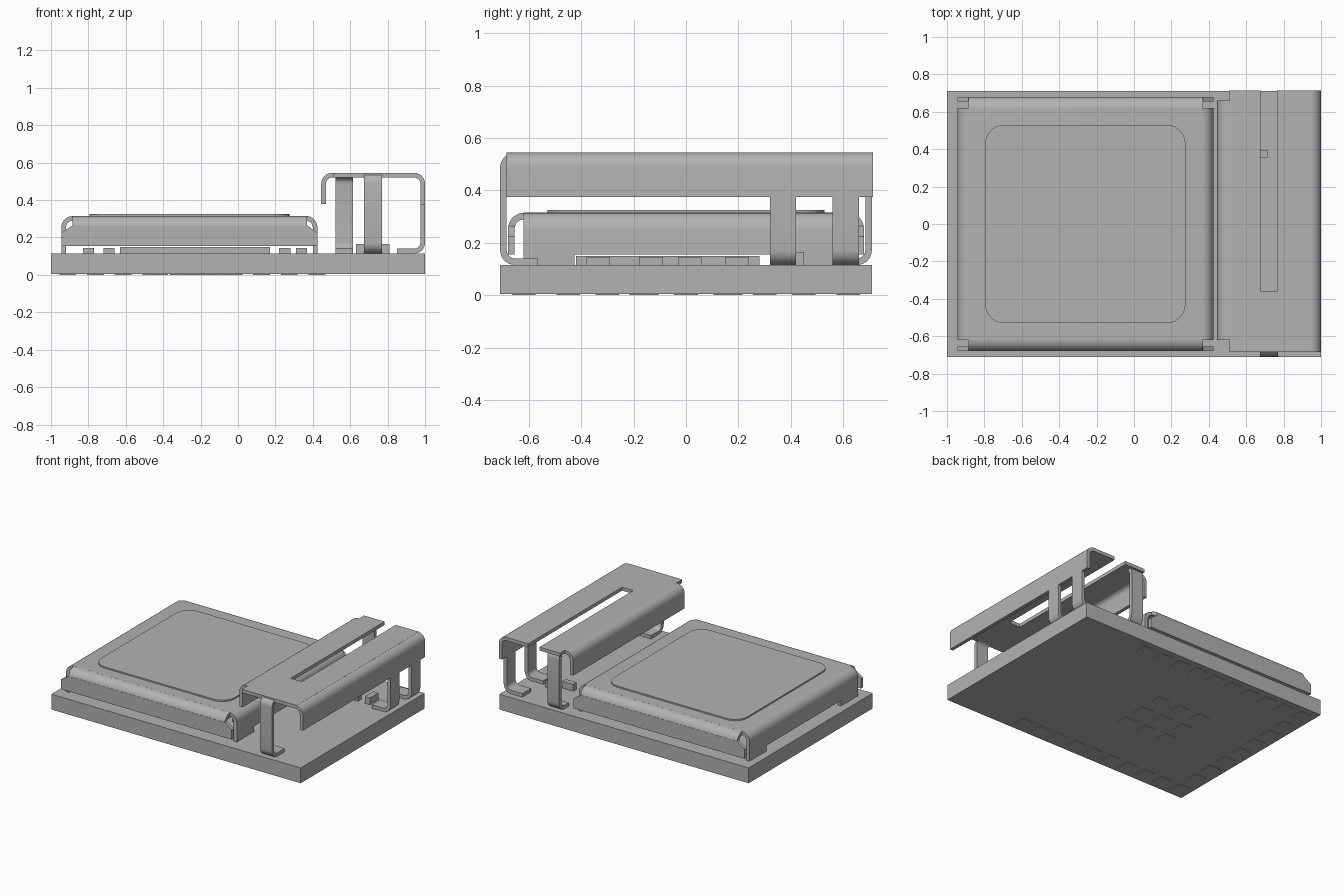
import bpy, math
from mathutils import Vector

cube = bpy.data.objects.get("Cube")
if cube:
    bpy.data.objects.remove(cube, do_unlink=True)

grey = bpy.data.materials.new("plain grey")
grey.use_nodes = True
GREY = (0.45, 0.45, 0.45, 1)
grey.diffuse_color = GREY
grey.node_tree.nodes["Principled BSDF"].inputs["Base Color"].default_value = GREY

T = 0.025      # sheet metal thickness
BOARD = 0.115  # top of the board


def prism(name, outline, lo, hi, axis):
    """Extrude a 2D outline along an axis; X takes (y, z), Y takes (x, z), Z takes (x, y)."""
    place = {"X": lambda p, d: (d, p[0], p[1]),
             "Y": lambda p, d: (p[0], d, p[1]),
             "Z": lambda p, d: (p[0], p[1], d)}[axis]
    n = len(outline)
    area = sum(outline[i - 1][0] * outline[i][1] - outline[i][0] * outline[i - 1][1] for i in range(n))
    # Keep every face pointing outwards
    if (area < 0) != (axis == "Y"):
        outline = outline[::-1]
    verts = [place(p, lo) for p in outline] + [place(p, hi) for p in outline]
    faces = [tuple(reversed(range(n))), tuple(range(n, 2 * n))]
    faces += [(i, (i + 1) % n, (i + 1) % n + n, i + n) for i in range(n)]
    mesh = bpy.data.meshes.new(name)
    mesh.from_pydata(verts, [], faces)
    mesh.materials.append(grey)
    obj = bpy.data.objects.new(name, mesh)
    bpy.context.collection.objects.link(obj)
    bpy.ops.object.select_all(action="DESELECT")
    obj.select_set(True)
    bpy.context.view_layer.objects.active = obj
    bpy.ops.object.shade_smooth_by_angle(angle=math.radians(30))
    return obj


def box(name, x0, x1, y0, y1, z0, z1):
    return prism(name, [(x0, y0), (x1, y0), (x1, y1), (x0, y1)], z0, z1, "Z")


def fillet(path, r, steps=7):
    """Round the inner corners of an open right-angled path."""
    pts = [Vector(p) for p in path]
    out = [pts[0]]
    for a, b, c in zip(pts, pts[1:], pts[2:]):
        u, v = (a - b).normalized(), (c - b).normalized()
        centre = b + (u + v) * r
        for i in range(steps + 1):
            t = i / steps * math.pi / 2
            out.append(centre - v * r * math.cos(t) - u * r * math.sin(t))
    return out + [pts[-1]]


def strip(name, path, lo, hi, axis, r=0.045):
    """Bent sheet metal strip following a centre line."""
    pts = fillet(path, r)
    left, right = [], []
    for i, p in enumerate(pts):
        d = (pts[min(i + 1, len(pts) - 1)] - pts[max(i - 1, 0)]).normalized()
        side = Vector((-d.y, d.x)) * T / 2
        left.append(p + side)
        right.append(p - side)
    return prism(name, [tuple(p) for p in left + right[::-1]], lo, hi, axis)


# Circuit board with thin solder pads underneath
box("board", -1, 1, -0.71, 0.71, 0.004, BOARD)


def pad(x, y):
    box("bottom_pad", x - 0.045, x + 0.045, y - 0.045, y + 0.045, 0, 0.006)


for i in range(10):
    for y in (-0.62, 0.62):
        pad(-0.91 + i * 0.148, y)
for i in range(7):
    pad(-0.91, -0.45 + i * 0.15)
for i in range(3):
    for j in range(3):
        pad(-0.42 + i * 0.17, -0.17 + j * 0.17)

# Shield can: folded top and side walls
XL, XR, YW, TOP = -0.945, 0.425, 0.68, 0.315
h = T / 2
strip("shield_cover", [(XL + h, 0.155), (XL + h, TOP - h), (XR - h, TOP - h), (XR - h, 0.155)],
      -0.62, 0.62, "Y", 0.05)

for s in (-1, 1):
    # Rolled edge, then a wall with chamfered wings
    strip("shield_end_bend", [(s * 0.62, TOP - h), (s * (YW - h), TOP - h), (s * (YW - h), 0.24)],
          -0.885, 0.37, "X", 0.05)
    wall = [(XL, 0.155), (XR, 0.155), (XR, 0.225), (0.37, 0.265), (-0.885, 0.265), (XL, 0.225)]
    y0, y1 = sorted((s * YW, s * (YW - T)))
    prism("shield_end_wall", wall, y0, y1, "Y")
    # Feet at the ends of the side walls
    for x in (XL, XR - T):
        a, b = sorted((s * 0.425, s * 0.62))
        box("shield_foot", x, x + T, a, b, BOARD, 0.155)

# Raised panel with rounded corners
cx, cy, hx, hy, r = -0.26, 0, 0.535, 0.53, 0.1
panel = []
for k, (sx, sy) in enumerate([(1, 1), (-1, 1), (-1, -1), (1, -1)]):
    for i in range(8):
        t = (k + i / 7) * math.pi / 2
        panel.append((cx + sx * (hx - r) + r * math.cos(t), cy + sy * (hy - r) + r * math.sin(t)))
prism("shield_raised_panel", panel, TOP - 0.005, 0.325, "Z")

# Components hidden under the shield
box("main_chip", -0.63, 0.17, -0.42, 0.28, BOARD, 0.15)
for y in (-0.38, -0.18, -0.03, 0.15):
    for x in (-0.83, -0.72, 0.22, 0.31):
        box("small_component", x, x + 0.06, y, y + 0.09, BOARD, 0.145)

# Antenna: slotted top plate
AZ = 0.545
plate = [(0.51, -0.685), (0.95, -0.685), (0.95, 0.715), (0.765, 0.715), (0.765, -0.36),
         (0.675, -0.36), (0.675, 0.715), (0.51, 0.715)]
prism("antenna_plate", plate, AZ - T, AZ, "Z")
az = AZ - h
strip("antenna_inner_flap", [(0.51, az), (0.445 + h, az), (0.445 + h, 0.378)], -0.62, 0.66, "Y")
strip("antenna_outer_wall", [(0.94, az), (1 - h, az), (1 - h, 0.375)], -0.685, 0.715, "Y")

# Antenna legs with curled feet
for y in (0.32, 0.56):
    strip("antenna_side_leg", [(1 - h, 0.376), (1 - h, BOARD + h), (0.85, BOARD + h)], y, y + 0.1, "Y")
strip("antenna_front_leg", [(-0.65, az), (-0.71 + h, az), (-0.71 + h, BOARD + h), (-0.565, BOARD + h)],
      0.675, 0.77, "X")
strip("antenna_back_leg", [(0.65, az), (0.71 - h, az), (0.71 - h, BOARD + h), (0.6, BOARD + h)],
      0.52, 0.615, "X")

# Loose components under the antenna
box("antenna_component_a", 0.63, 0.715, 0.355, 0.395, BOARD, 0.165)
box("antenna_component_b", 0.77, 0.81, 0.355, 0.45, BOARD, 0.165)
